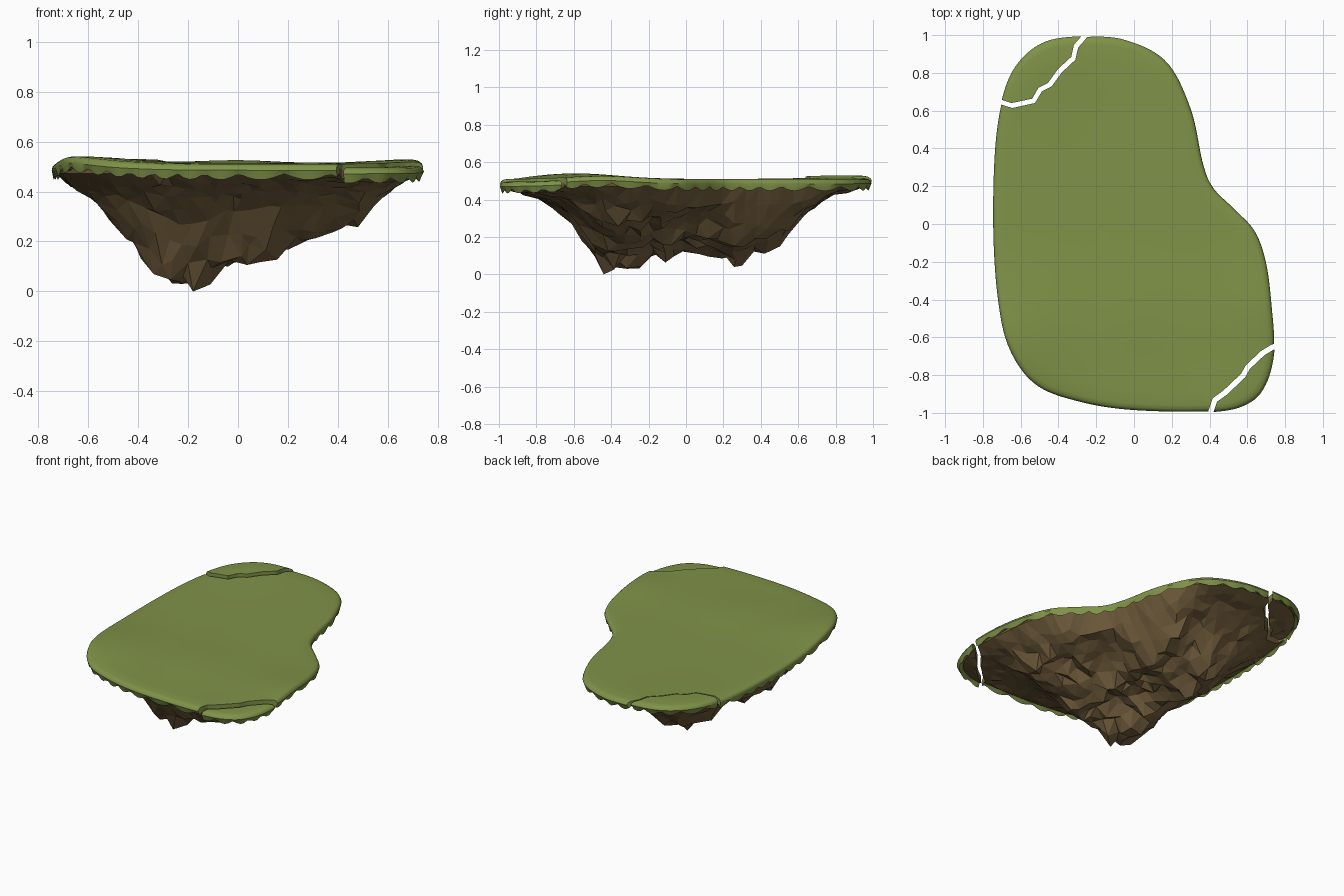
import bpy, bmesh, math, random
from mathutils import Vector
from mathutils.geometry import delaunay_2d_cdt

if "Cube" in bpy.data.objects:
    bpy.data.objects.remove(bpy.data.objects["Cube"])

random.seed(4)
CENTRE = Vector((-0.15, -0.10))

# bean-shaped plan outline, silhouette depth profiles and the two crack lines
OUTLINE = [(-0.27, .99), (-.05, .975), (.17, .86), (.30, .61), (.365, .32), (.42, .19),
           (.53, .08), (.64, -.04), (.70, -.21), (.73, -.45), (.74, -.65), (.70, -.83),
           (.61, -.94), (.42, -.99), (0, -.985), (-.29, -.94), (-.52, -.85), (-.66, -.66),
           (-.72, -.40), (-.745, -.03), (-.735, .40), (-.69, .68), (-.61, .85), (-.47, .96)]
LOW_X = [(-.75, .47), (-.6, .39), (-.5, .28), (-.42, .2), (-.38, .11), (-.32, .04), (-.18, 0),
         (-.1, .05), (-.02, .11), (.1, .09), (.2, .16), (.3, .21), (.4, .27), (.48, .27),
         (.55, .37), (.65, .44), (.75, .47)]
LOW_Y = [(-1, .47), (-.8, .42), (-.7, .36), (-.6, .27), (-.5, .09), (-.44, 0), (-.25, .04),
         (-.2, .11), (-.1, .08), (0, .14), (.1, .11), (.3, .06), (.45, .14), (.55, .21),
         (.62, .32), (.7, .37), (.8, .45), (1, .47)]
CRACK_NW = [(-.82, .66), (-.70, .643), (-.645, .625), (-.53, .65), (-.495, .71), (-.445, .735),
            (-.39, .81), (-.32, .875), (-.305, .94), (-.265, .985), (-.22, 1.06)]
CRACK_SE = [(.82, -.62), (.73, -.65), (.68, -.68), (.60, -.755), (.575, -.80), (.48, -.89),
            (.425, -.93), (.405, -.99), (.395, -1.07)]


def spline(points, steps):
    """Closed Catmull-Rom curve, resampled evenly."""
    p, fine = [Vector(q) for q in points], []
    for i in range(len(p)):
        a, b, c, d = p[i - 1], p[i], p[(i + 1) % len(p)], p[(i + 2) % len(p)]
        for k in range(20):
            t = k / 20
            fine.append(.5 * (2 * b + (c - a) * t + (2 * a - 5 * b + 4 * c - d) * t * t
                              + (3 * b - a - 3 * c + d) * t ** 3))
    fine.append(fine[0])
    total = sum((v - u).length for u, v in zip(fine, fine[1:]))
    out, walked = [], 0
    for u, v in zip(fine, fine[1:]):
        step = (v - u).length
        while len(out) < steps and len(out) * total / steps <= walked + step:
            out.append(u.lerp(v, (len(out) * total / steps - walked) / step))
        walked += step
    return out


def interp(table, x):
    for (a, za), (b, zb) in zip(table, table[1:]):
        if a <= x <= b:
            return za + (zb - za) * (x - a) / (b - a)
    return .47


def inside(p, poly):
    hit = False
    for a, b in zip(poly, poly[1:] + poly[:1]):
        if (a.y > p.y) != (b.y > p.y) and p.x < a.x + (b.x - a.x) * (p.y - a.y) / (b.y - a.y):
            hit = not hit
    return hit


def finish(bm, name, mat=None):
    bmesh.ops.recalc_face_normals(bm, faces=bm.faces[:])
    mesh = bpy.data.meshes.new(name)
    bm.to_mesh(mesh)
    bm.free()
    ob = bpy.data.objects.new(name, mesh)
    bpy.context.collection.objects.link(ob)
    if mat:
        mesh.materials.append(mat)
    return ob


def material(name, rgb):
    m = bpy.data.materials.new(name)
    m.diffuse_color = (*rgb, 1)
    m.use_nodes = True
    m.node_tree.nodes["Principled BSDF"].inputs["Base Color"].default_value = m.diffuse_color
    return m


def bump(x, y, cx, cy, w):
    return math.exp(-((x - cx) ** 2 + (y - cy) ** 2) / w)


def top_z(x, y):
    return (.511 + .03 * bump(x, y, -.65, -.6, .1) + .018 * bump(x, y, .7, -.45, .06)
            + .014 * bump(x, y, 0, -.45, .05) + .010 * bump(x, y, -.5, .9, .1))


# grass: turf slab with a scalloped hanging rim
def make_grass(mat):
    line = spline(OUTLINE, 240)
    bm = bmesh.new()
    profile = [(.2, 0), (.4, 0), (.6, 0), (.75, 0), (.88, 0), (.96, -.001), (.983, -.005),
               (.994, -.013), (1, -.026), (.987, None), (.955, .487), (.5, .487)]
    rings = []
    for s, dz in profile:
        ring = []
        for i, p in enumerate(line):
            q = CENTRE + (p - CENTRE) * s
            if dz is None:
                phase = i / 240 * math.tau
                wave = abs(math.sin(phase * 22 + 1.5 * math.sin(phase * 5)))
                z = top_z(*q) - .040 - .024 * wave
            else:
                z = dz if dz > .1 else top_z(*q) + dz
            ring.append(bm.verts.new((q.x, q.y, z)))
        rings.append(ring)
    for a, b in zip(rings, rings[1:]):
        for i in range(240):
            j = (i + 1) % 240
            bm.faces.new((a[i], a[j], b[j], b[i]))
    for ring, z in ((rings[0], top_z(*CENTRE)), (rings[-1], .487)):
        c = bm.verts.new((*CENTRE, z))
        for i in range(240):
            bm.faces.new((ring[i], ring[(i + 1) % 240], c))
    return finish(bm, "grass", mat)


# rock: jittered facets whose depth follows the two silhouettes, with a valley from the notch
def make_rock(mat):
    rim = [CENTRE + (p - CENTRE) * .968 for p in spline(OUTLINE, 84)]
    pts = rim + [Vector((-.18, -.44)), Vector((-.22, .3))]
    n, step = len(rim), .062
    for r in range(-17, 18):
        for c in range(-14, 15):
            p = Vector(((c + .5 * (r % 2)) * step + random.uniform(-.02, .02),
                        r * step + random.uniform(-.02, .02)))
            if (inside(p, rim) and min((p - q).length for q in rim) > .04
                    and min((p - q).length for q in pts[n:n + 2]) > .04):
                pts.append(p)
    flat, _, tris, orig, _, _ = delaunay_2d_cdt(pts, [], [list(range(n))], 1, 1e-6)
    bm, verts, ring = bmesh.new(), [], {}
    for p, ids in zip(flat, orig):
        is_rim = bool(ids) and min(ids) < n
        depth = (.475 - interp(LOW_X, p.x)) * (.475 - interp(LOW_Y, p.y)) / .475
        depth *= 1 - .4 * bump(p.x, p.y, .30, .10, .03)
        edge = min((p - q).length for q in rim)
        depth = min(depth * random.uniform(.86, 1.04), 1.4 * edge) + random.uniform(0, .016)
        if ids and min(ids) == n:
            depth = .47
        v = bm.verts.new((p.x, p.y, .472 if is_rim else max(0, .47 - depth)))
        verts.append(v)
        if is_rim:
            ring[min(ids)] = v
    faces = [bm.faces.new([verts[i] for i in t]) for t in tris]
    lid = [bm.verts.new((p.x, p.y, .492)) for p in rim]
    for i in range(n):
        j = (i + 1) % n
        bm.faces.new((ring[i], ring[j], lid[j], lid[i]))
    bm.faces.new(lid)
    bmesh.ops.join_triangles(bm, faces=faces, angle_face_threshold=.8,
                             angle_shape_threshold=1.5)
    for v in [v for v in bm.verts if not v.link_faces]:
        bm.verts.remove(v)
    return finish(bm, "rock", mat)


# crack cutter: a thin zigzag wall
def make_cutter(name, line, half=.011):
    p = [Vector(q) for q in line]
    loop_a, loop_b = [], []
    for i, q in enumerate(p):
        t = (p[min(i + 1, len(p) - 1)] - p[max(i - 1, 0)]).normalized()
        side = Vector((-t.y, t.x)) * half
        loop_a.append(q + side)
        loop_b.append(q - side)
    bm = bmesh.new()
    base = bm.faces.new([bm.verts.new((q.x, q.y, -.2)) for q in loop_a + loop_b[::-1]])
    ext = bmesh.ops.extrude_face_region(bm, geom=[base], use_keep_orig=True)
    up = [g for g in ext["geom"] if isinstance(g, bmesh.types.BMVert)]
    bmesh.ops.translate(bm, verts=up, vec=(0, 0, 1.2))
    ob = finish(bm, name)
    ob.hide_render = True
    return ob


grass = make_grass(material("grass", (.215, .29, .065)))
rock = make_rock(material("rock", (.175, .115, .048)))
cutters = [make_cutter("crack_cutter_back", CRACK_NW), make_cutter("crack_cutter_front", CRACK_SE)]

# cut the cracks, then split off the two broken corners and shift them slightly
for ob in (grass, rock):
    kind = ob.name
    for cut in cutters:
        mod = ob.modifiers.new("crack", 'BOOLEAN')
        mod.operation, mod.solver, mod.object = 'DIFFERENCE', 'EXACT', cut
    bpy.ops.object.select_all(action='DESELECT')
    bpy.context.view_layer.objects.active = ob
    ob.select_set(True)
    for mod in list(ob.modifiers):
        bpy.ops.object.modifier_apply(modifier=mod.name)
    bpy.ops.object.mode_set(mode='EDIT')
    bpy.ops.mesh.select_all(action='SELECT')
    bpy.ops.mesh.separate(type='LOOSE')
    bpy.ops.object.mode_set(mode='OBJECT')
    for piece in list(bpy.context.selected_objects):
        mid = sum((Vector(c) for c in piece.bound_box), Vector()) / 8
        if mid.x < -.38 and mid.y > .6:
            piece.name, piece.location = "back_corner_" + kind, (-.003, .004, .010)
        elif mid.x > .38 and mid.y < -.6:
            piece.name, piece.location = "front_corner_" + kind, (.005, -.005, -.014)
        else:
            piece.name = "main_" + kind
    if kind == "grass":
        bpy.ops.object.shade_smooth_by_angle(angle=math.radians(35))

for cut in cutters:
    bpy.data.objects.remove(cut)
